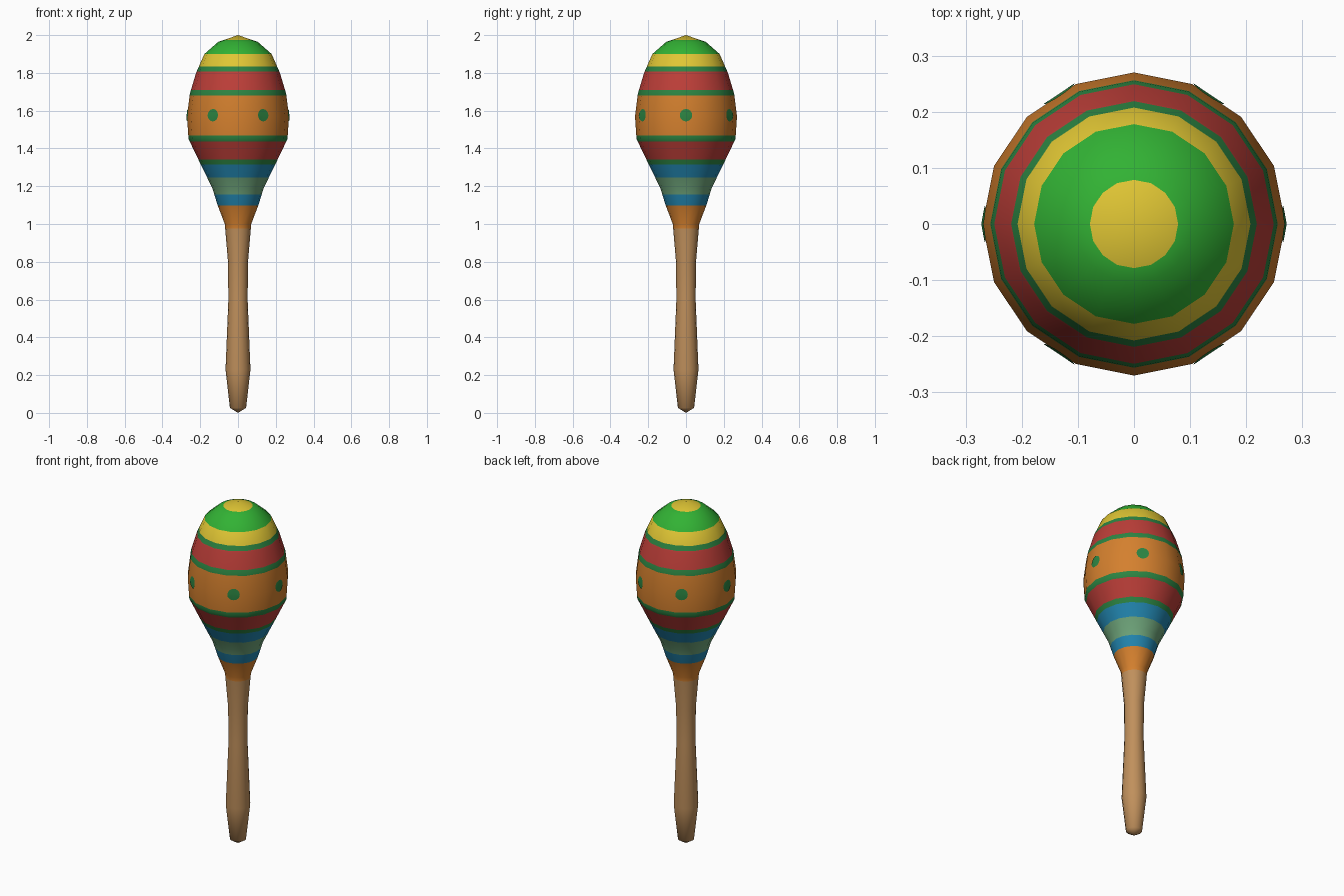
import bpy, bmesh
from math import sin, cos, pi, radians
from mathutils import Vector

if "Cube" in bpy.data.objects:
    bpy.data.objects.remove(bpy.data.objects["Cube"])

SIDES = 16


def material(name, r, g, b):
    lin = lambda c: ((c / 255 + 0.055) / 1.055) ** 2.4
    m = bpy.data.materials.new(name)
    m.diffuse_color = (lin(r), lin(g), lin(b), 1)
    m.use_nodes = True
    m.node_tree.nodes["Principled BSDF"].inputs["Base Color"].default_value = m.diffuse_color
    return m


MATS = {
    "wood": material("tan wood", 192, 144, 92),
    "orange": material("orange", 212, 128, 46),
    "blue": material("blue", 34, 134, 176),
    "sage": material("sage green", 110, 164, 122),
    "green": material("dark green", 44, 132, 66),
    "red": material("red", 188, 62, 56),
    "yellow": material("yellow", 224, 198, 52),
    "lime": material("bright green", 50, 178, 52),
}

# Outline of the whole maraca (radius, height)
PROFILE = [(0, 0), (0.043, 0.027), (0.066, 0.23), (0.051, 0.6), (0.053, 0.8),
           (0.070, 1.0), (0.108, 1.10), (0.136, 1.19), (0.197, 1.315), (0.262, 1.45),
           (0.270, 1.57), (0.255, 1.69), (0.222, 1.80), (0.178, 1.90),
           (0.105, 1.964), (0, 2.0)]

# Painted bands: top height of each band, going up
BANDS = [(0.976, "wood"), (1.098, "orange"), (1.156, "blue"), (1.246, "sage"),
         (1.315, "blue"), (1.341, "green"), (1.436, "red"), (1.468, "green"),
         (1.68, "orange"), (1.71, "green"), (1.807, "red"), (1.833, "green"),
         (1.90, "yellow"), (1.973, "lime"), (2.0, "yellow")]


def radius_at(z):
    for (r0, z0), (r1, z1) in zip(PROFILE, PROFILE[1:]):
        if z <= z1:
            return r0 + (r1 - r0) * (z - z0) / (z1 - z0)
    return 0


def surface(angle, z, lift=0.0):
    """Point on the faceted body at an angle and height."""
    step = 2 * pi / SIDES
    off = angle % step - step / 2
    r = radius_at(z) * cos(step / 2) / cos(off) + lift
    return Vector((r * cos(angle), r * sin(angle), z))


def finish(name, bm, keys):
    bmesh.ops.recalc_face_normals(bm, faces=bm.faces[:])
    me = bpy.data.meshes.new(name)
    bm.to_mesh(me)
    bm.free()
    for k in keys:
        me.materials.append(MATS[k])
    me.shade_smooth()
    ob = bpy.data.objects.new(name, me)
    bpy.context.collection.objects.link(ob)
    return ob


def lathe(name, z_low, z_high):
    """Revolve part of the outline, with extra rings at the band edges."""
    keys = list(MATS)
    heights = sorted({z for _, z in PROFILE} | {z for z, _ in BANDS})
    heights = [z for z in heights if z_low <= z <= z_high]
    bm = bmesh.new()
    rings = []
    for z in heights:
        r = radius_at(z)
        if r < 1e-6:
            rings.append([bm.verts.new((0, 0, z))] * SIDES)
        else:
            rings.append([bm.verts.new((r * cos(2 * pi * i / SIDES), r * sin(2 * pi * i / SIDES), z))
                          for i in range(SIDES)])
    for low, high, z0, z1 in zip(rings, rings[1:], heights, heights[1:]):
        colour = next(k for top, k in BANDS if (z0 + z1) / 2 < top)
        for i in range(SIDES):
            j = (i + 1) % SIDES
            corners = list(dict.fromkeys([low[i], low[j], high[j], high[i]]))
            bm.faces.new(corners).material_index = keys.index(colour)
    return finish(name, bm, keys)


# Handle and striped head
lathe("handle", 0, 0.976)
lathe("head", 0.976, 2.0)

# Six thin painted dots around the middle
for n in range(6):
    a0, z0, rad = radians(60 * n), 1.576, 0.033
    bm = bmesh.new()
    centre = bm.verts.new(surface(a0, z0, 0.003))
    rim = [bm.verts.new(surface(a0 + rad * cos(t) / 0.268, z0 + rad * sin(t), 0.003))
           for t in (2 * pi * i / 16 for i in range(16))]
    for i in range(16):
        bm.faces.new((centre, rim[i], rim[(i + 1) % 16]))
    if bm.faces[:] and sum((f.normal.dot(centre.co) for f in bm.faces), 0) < 0:
        bmesh.ops.reverse_faces(bm, faces=bm.faces[:])
    me = bpy.data.meshes.new("dot")
    bm.normal_update()
    if sum(f.normal.dot(Vector((cos(a0), sin(a0), 0))) for f in bm.faces) < 0:
        bmesh.ops.reverse_faces(bm, faces=bm.faces[:])
    bm.to_mesh(me)
    bm.free()
    me.materials.append(MATS["green"])
    me.shade_smooth()
    bpy.context.collection.objects.link(bpy.data.objects.new(f"dot_{n + 1}", me))
